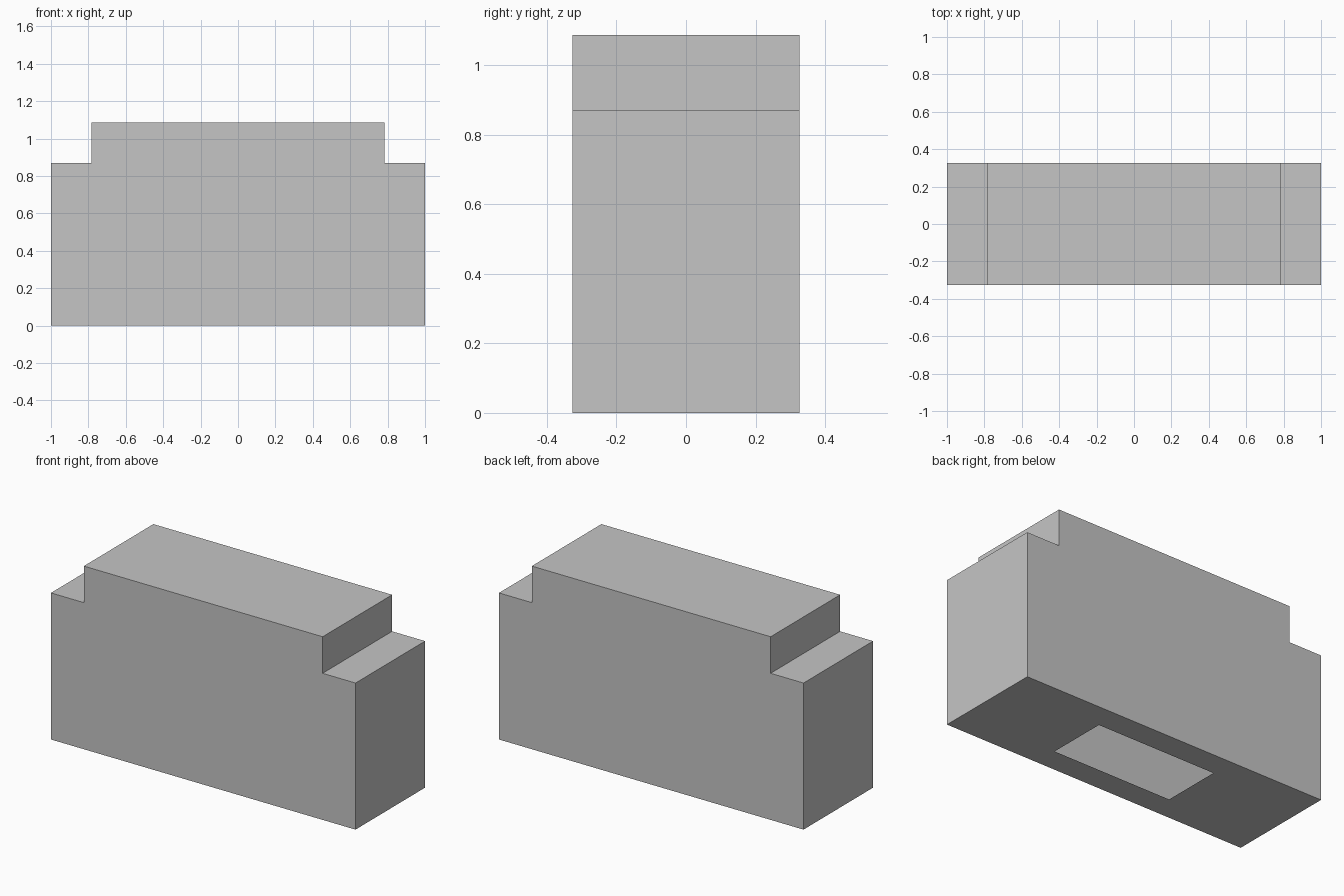
import bpy
import bmesh

cube = bpy.data.objects.get("Cube")
if cube:
    bpy.data.objects.remove(cube, do_unlink=True)

HALF_DEPTH = 0.326
HOLE_X, HOLE_Y = 0.39, 0.18

# Single grey finish
grey = bpy.data.materials.new("plain_grey")
grey.use_nodes = True
colour = (0.56, 0.56, 0.56, 1)
grey.diffuse_color = colour
grey.node_tree.nodes["Principled BSDF"].inputs["Base Color"].default_value = colour

# Stepped outline: right half, mirrored to the left
half = [(1, 0), (1, 0.87), (0.784, 0.87), (0.784, 1.087)]
outline = half + [(-x, z) for x, z in reversed(half)]

bm = bmesh.new()
front = [bm.verts.new((x, -HALF_DEPTH, z)) for x, z in outline]
back = [bm.verts.new((x, HALF_DEPTH, z)) for x, z in outline]

# Front and back walls, then the ends, shoulders and top between them
bm.faces.new(front)
bm.faces.new(back)
for i in range(len(outline) - 1):
    bm.faces.new((front[i], front[i + 1], back[i + 1], back[i]))

# Thin underside with a rectangular opening into the hollow body
outer = [front[0], back[0], back[-1], front[-1]]
inner = [bm.verts.new((HOLE_X * sx, HOLE_Y * sy, 0))
         for sx, sy in ((1, -1), (1, 1), (-1, 1), (-1, -1))]
for i in range(4):
    j = (i + 1) % 4
    bm.faces.new((outer[i], outer[j], inner[j], inner[i]))

bmesh.ops.recalc_face_normals(bm, faces=bm.faces)
mesh = bpy.data.meshes.new("stepped_shell")
bm.to_mesh(mesh)
bm.free()
mesh.materials.append(grey)
shell = bpy.data.objects.new("stepped_shell", mesh)
bpy.context.collection.objects.link(shell)
